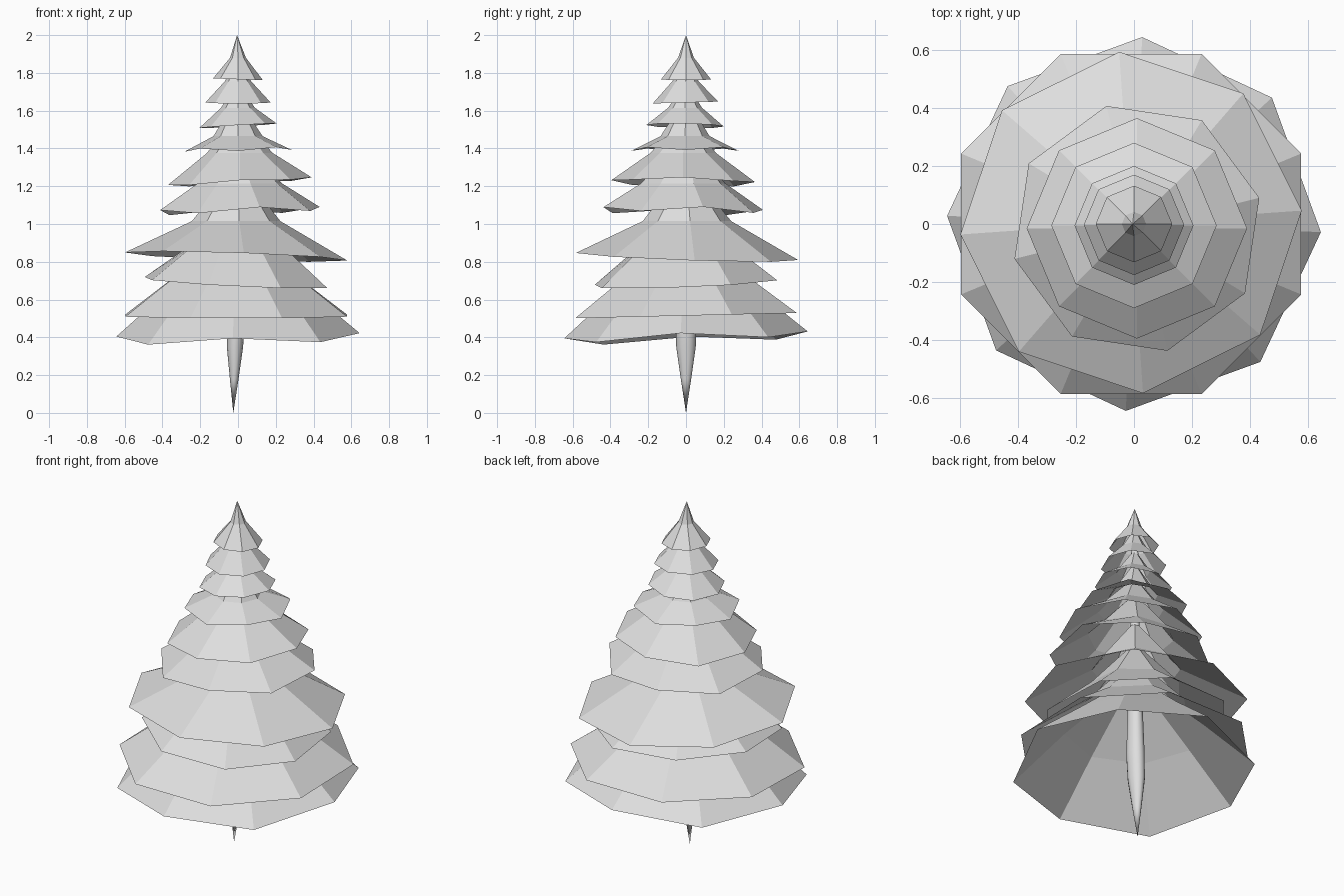
import bpy, bmesh, math

cube = bpy.data.objects.get("Cube")
if cube:
    bpy.data.objects.remove(cube, do_unlink=True)

grey = bpy.data.materials.new("pale grey")
grey.use_nodes = True
grey.diffuse_color = (0.73, 0.73, 0.73, 1)
grey.node_tree.nodes["Principled BSDF"].inputs["Base Color"].default_value = (0.73, 0.73, 0.73, 1)


def loft(name, rings, sides, turn=0.0):
    """Skin rings of (cx, cy, z, radius, height function); radius 0 makes a tip."""
    bm = bmesh.new()
    loops = []
    for cx, cy, z, r, lift in rings:
        if r == 0:
            loops.append([bm.verts.new((cx, cy, z))] * sides)
            continue
        loop = []
        for k in range(sides):
            a = math.radians(turn) + math.tau * k / sides
            dz = lift(a, k) if lift else 0
            loop.append(bm.verts.new((cx + r * math.cos(a), cy + r * math.sin(a), z + dz)))
        loops.append(loop)
    for low, high in zip(loops, loops[1:]):
        for k in range(sides):
            n = (k + 1) % sides
            corners = dict.fromkeys((low[k], low[n], high[n], high[k]))
            bm.faces.new(list(corners))
    mesh = bpy.data.meshes.new(name)
    bm.to_mesh(mesh)
    bm.free()
    mesh.materials.append(grey)
    obj = bpy.data.objects.new(name, mesh)
    bpy.context.collection.objects.link(obj)
    return obj


# Branch tiers: turn, centre x, y, rim radius, rim z, shoulder radius, shoulder z,
# top z, rim tilt along x and y, alternate lift of the corners
tiers = [
    (-2.5, 0.00, 0.00, 0.645, 0.397, 0.37, 0.65, 0.97, 0.01, 0.018, 0.016),
    (22.5, -0.01, 0.00, 0.635, 0.515, 0.29, 0.765, 1.08, 0.00, 0.015, 0.00),
    (-17, -0.01, 0.00, 0.505, 0.69, 0.25, 0.89, 1.18, -0.025, 0.02, 0.00),
    (4, -0.01, 0.005, 0.59, 0.828, 0.235, 1.015, 1.31, -0.02, -0.02, 0.00),
    (14, 0.01, -0.015, 0.435, 1.07, 0.23, 1.215, 1.48, 0.01, -0.005, 0.012),
    (0, 0.01, -0.015, 0.38, 1.222, 0.175, 1.375, 1.58, 0.02, -0.005, 0.005),
    (0, 0.00, -0.005, 0.285, 1.395, 0.13, 1.465, 1.67, 0.005, 0.00, -0.008),
    (0, 0.00, -0.005, 0.205, 1.52, 0.09, 1.615, 1.75, 0.012, -0.004, 0.00),
    (0, 0.00, -0.003, 0.173, 1.643, 0.07, 1.755, 1.88, 0.00, 0.005, 0.00),
    (0, 0.00, 0.00, 0.132, 1.766, 0.042, 1.88, 2.00, -0.005, 0.00, 0.00),
]
for i, (turn, cx, cy, rim, z, mid, mid_z, top, tx, ty, alt) in enumerate(tiers, 1):
    def lift(a, k):
        return tx * math.cos(a) + ty * math.sin(a) + (alt if k % 2 == 0 else -alt)
    loft(f"branch_tier_{i}",
         [(cx, cy, z, rim, lift), (cx, cy, mid_z, mid, None), (-0.005, 0, top, 0, None)],
         8, turn)

# Trunk, slightly oval, tapering to a point at the foot and narrowing upwards
trunk = loft("trunk", [
    (-0.025, 0, 0, 0, None),
    (-0.02, 0, 0.18, 0.023, None),
    (-0.016, 0, 0.35, 0.043, None),
    (-0.01, 0, 0.5, 0.046, None),
    (-0.005, 0, 1.2, 0.025, None),
    (-0.005, 0, 1.7, 0.02, None),
    (-0.005, 0, 1.95, 0, None),
], 12)
trunk.scale.y = 1.2
for poly in trunk.data.polygons:
    poly.use_smooth = True
